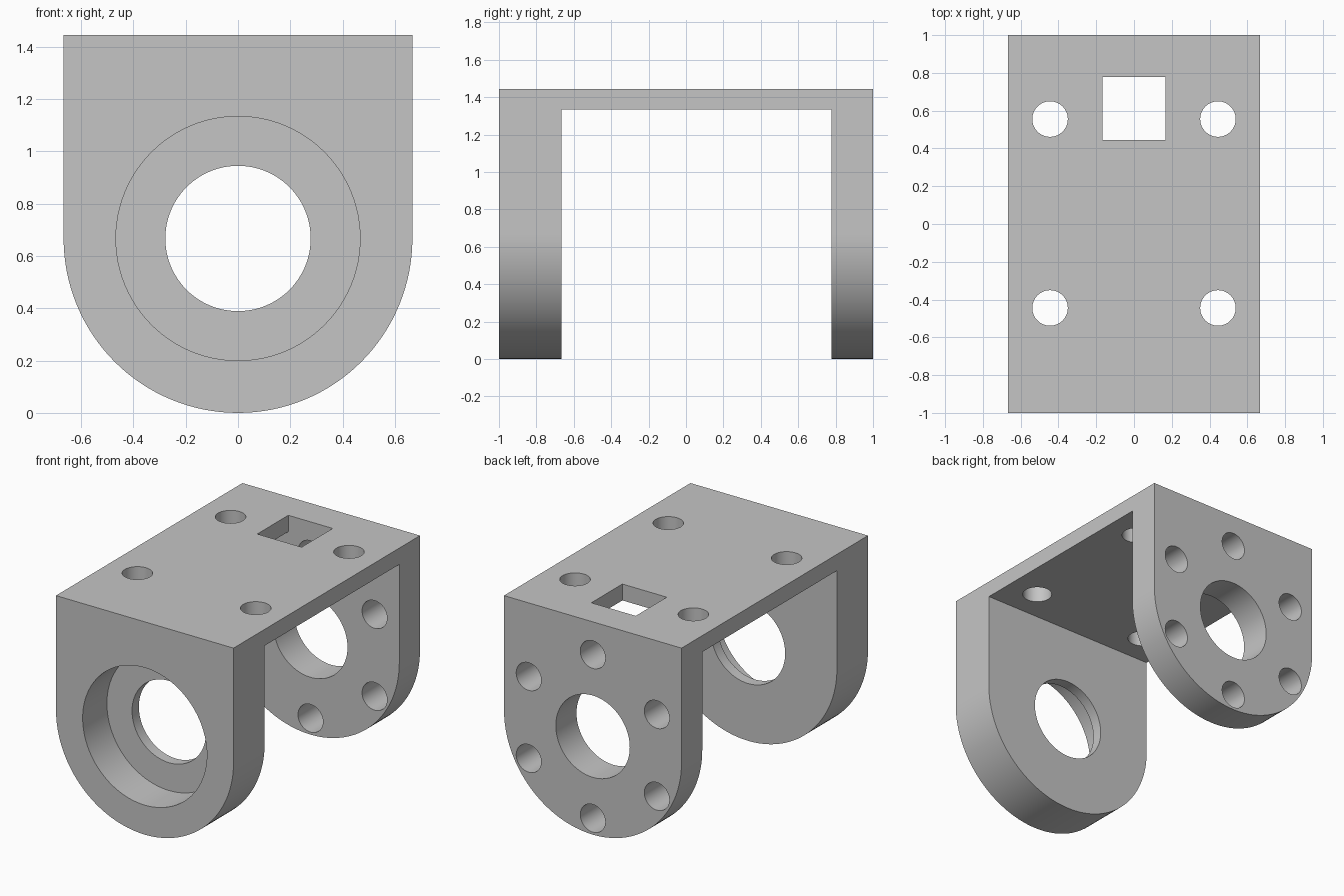
import bpy, bmesh, math
from mathutils import Matrix, Vector

cube = bpy.data.objects.get("Cube")
if cube:
    bpy.data.objects.remove(cube, do_unlink=True)

U = 1 / 9                   # design unit
HALF_W = 6 * U
AXIS_Z = 6 * U              # height of the bore axis
TOP = 13 * U

grey = bpy.data.materials.new("plain grey")
grey.use_nodes = True
colour = (0.56, 0.56, 0.56, 1)
grey.diffuse_color = colour
grey.node_tree.nodes["Principled BSDF"].inputs["Base Color"].default_value = colour


def prism(name, points, offset):
    """Extrude a closed outline of 3D points along an offset."""
    bm = bmesh.new()
    face = bm.faces.new([bm.verts.new(p) for p in points])
    ext = bmesh.ops.extrude_face_region(bm, geom=[face], use_keep_orig=True)
    verts = [g for g in ext["geom"] if isinstance(g, bmesh.types.BMVert)]
    bmesh.ops.translate(bm, verts=verts, vec=offset)
    bmesh.ops.recalc_face_normals(bm, faces=bm.faces)
    mesh = bpy.data.meshes.new(name)
    bm.to_mesh(mesh)
    bm.free()
    mesh.materials.append(grey)
    obj = bpy.data.objects.new(name, mesh)
    bpy.context.collection.objects.link(obj)
    return obj


def hole(name, centre, radius, axis, length, sides=64):
    """Cylinder cutter starting at centre and running along axis."""
    axis = Vector(axis)
    side = Vector((1, 0, 0))
    up = axis.cross(side)
    ring = [Vector(centre) + radius * (math.cos(a) * side + math.sin(a) * up)
            for a in (2 * math.pi * i / sides for i in range(sides))]
    return prism(name, ring, axis * length)


def combine(obj, tool, operation):
    """Apply a boolean and discard the tool."""
    tool.hide_render = True
    mod = obj.modifiers.new("cut", 'BOOLEAN')
    mod.operation = operation
    mod.solver = 'EXACT'
    mod.object = tool
    bpy.context.view_layer.objects.active = obj
    bpy.ops.object.modifier_apply(modifier=mod.name)
    bpy.data.objects.remove(tool, do_unlink=True)


# Bridge section: thick front leg, thin deck, back leg
front_in, back_in, deck_z = -6 * U, 7 * U, 12 * U
section = [(-1, -0.1), (-1, TOP), (1, TOP), (1, -0.1), (back_in, -0.1),
           (back_in, deck_z), (front_in, deck_z), (front_in, -0.1)]
bracket = prism("bracket", [(-0.8, y, z) for y, z in section], (1.6, 0, 0))

# Rounded lower end of both legs
arc = [math.pi + math.pi * i / 64 for i in range(65)]
outline = [(HALF_W * math.cos(a), -1.2, AXIS_Z + HALF_W * math.sin(a)) for a in arc]
outline += [(HALF_W, -1.2, 1.7), (-HALF_W, -1.2, 1.7)]
combine(bracket, prism("leg_outline", outline, (0, 2.4, 0)), 'INTERSECT')

# Main bore through both legs, and the bearing recess in the front leg
Y = (0, 1, 0)
cutters = [hole("bore", (0, -1.2, AXIS_Z), 2.5 * U, Y, 2.4, 96),
           hole("bearing_recess", (0, -1.2, AXIS_Z), 4.2 * U, Y, 0.46, 96)]

# Ring of six bolt holes in the back leg
for i in range(6):
    a = math.pi / 2 + i * math.pi / 3
    at = (5 * U * math.cos(a), 0.6, AXIS_Z + 5 * U * math.sin(a))
    cutters.append(hole("motor_bolt_hole", at, 0.094, Y, 0.6))

# Four mounting holes in the deck
for x in (-4 * U, 4 * U):
    for y in (-4 * U, 5 * U):
        cutters.append(hole("mounting_hole", (x, y, 1.25), 0.094, (0, 0, 1), 0.4))

# Square window beside the back leg
s, y0, y1 = 1.5 * U, 4 * U, back_in - 0.0004
cutters.append(prism("window", [(-s, y0, 1.25), (s, y0, 1.25), (s, y1, 1.25),
                                (-s, y1, 1.25)], (0, 0, 0.4)))

for cutter in cutters:
    combine(bracket, cutter, 'DIFFERENCE')

# Smooth curved walls, crisp edges
bpy.ops.object.select_all(action='DESELECT')
bracket.select_set(True)
bpy.context.view_layer.objects.active = bracket
bpy.ops.object.shade_smooth_by_angle(angle=math.radians(30))
